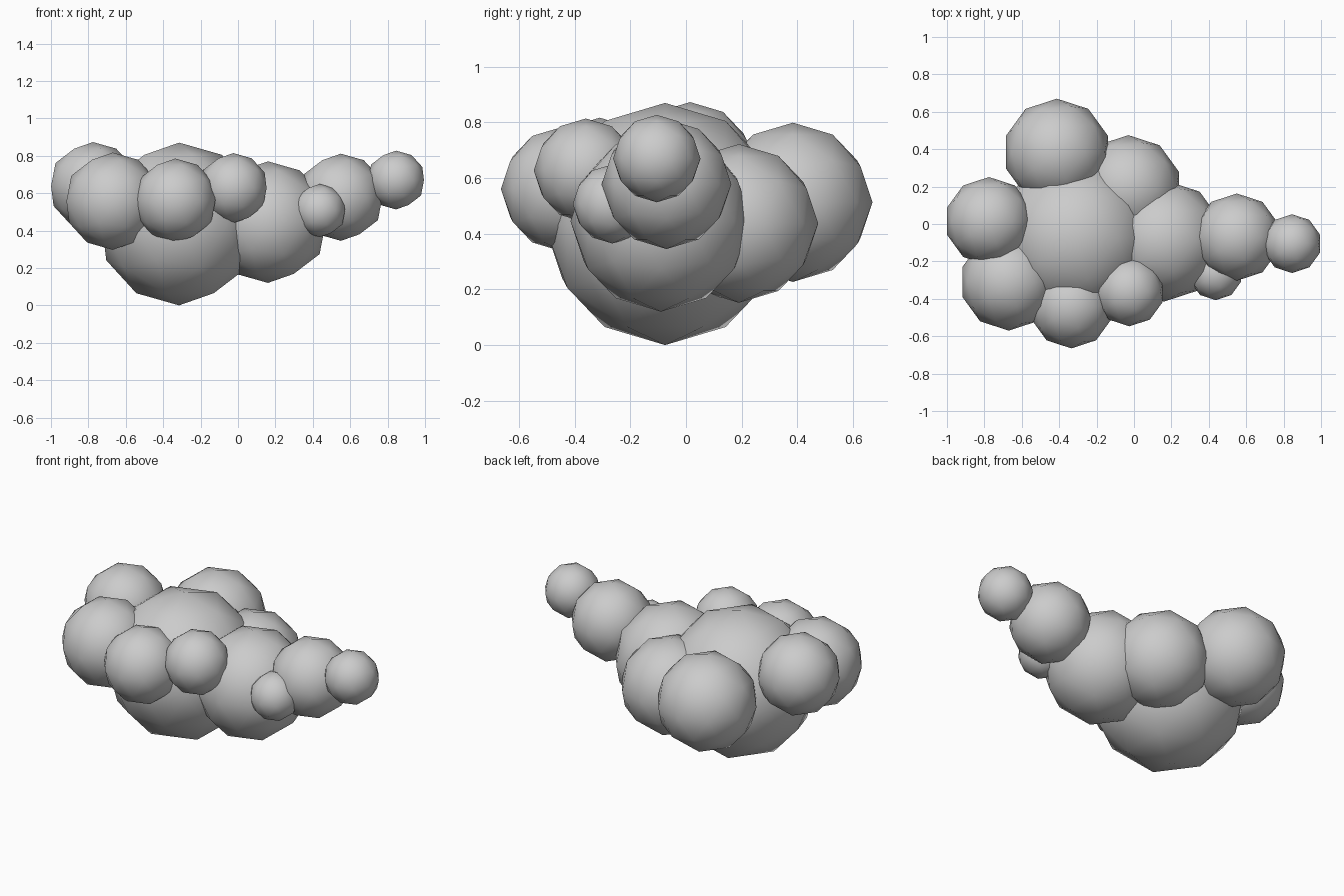
import bpy

# Cloud puffs: name, centre x, y, z, radius
PUFFS = [
    ("main_puff", -0.315, -0.075, 0.435, 0.435),
    ("right_body_puff", 0.16, -0.09, 0.445, 0.325),
    ("tail_puff", 0.55, -0.07, 0.578, 0.233),
    ("tail_tip_puff", 0.845, -0.105, 0.67, 0.157),
    ("left_end_puff", -0.775, 0.015, 0.637, 0.236),
    ("front_left_puff", -0.67, -0.31, 0.557, 0.26),
    ("front_middle_puff", -0.335, -0.44, 0.56, 0.225),
    ("front_right_puff", -0.025, -0.36, 0.627, 0.187),
    ("small_front_puff", 0.437, -0.265, 0.507, 0.142),
    ("back_left_puff", -0.412, 0.384, 0.513, 0.286),
    ("back_middle_puff", -0.03, 0.19, 0.437, 0.285),
]


def puff(name, x, y, z, radius):
    bpy.ops.mesh.primitive_ico_sphere_add(subdivisions=2, radius=radius, location=(x, y, z))
    ob = bpy.context.object
    ob.name = name
    bpy.ops.object.shade_smooth()


for p in PUFFS:
    puff(*p)
